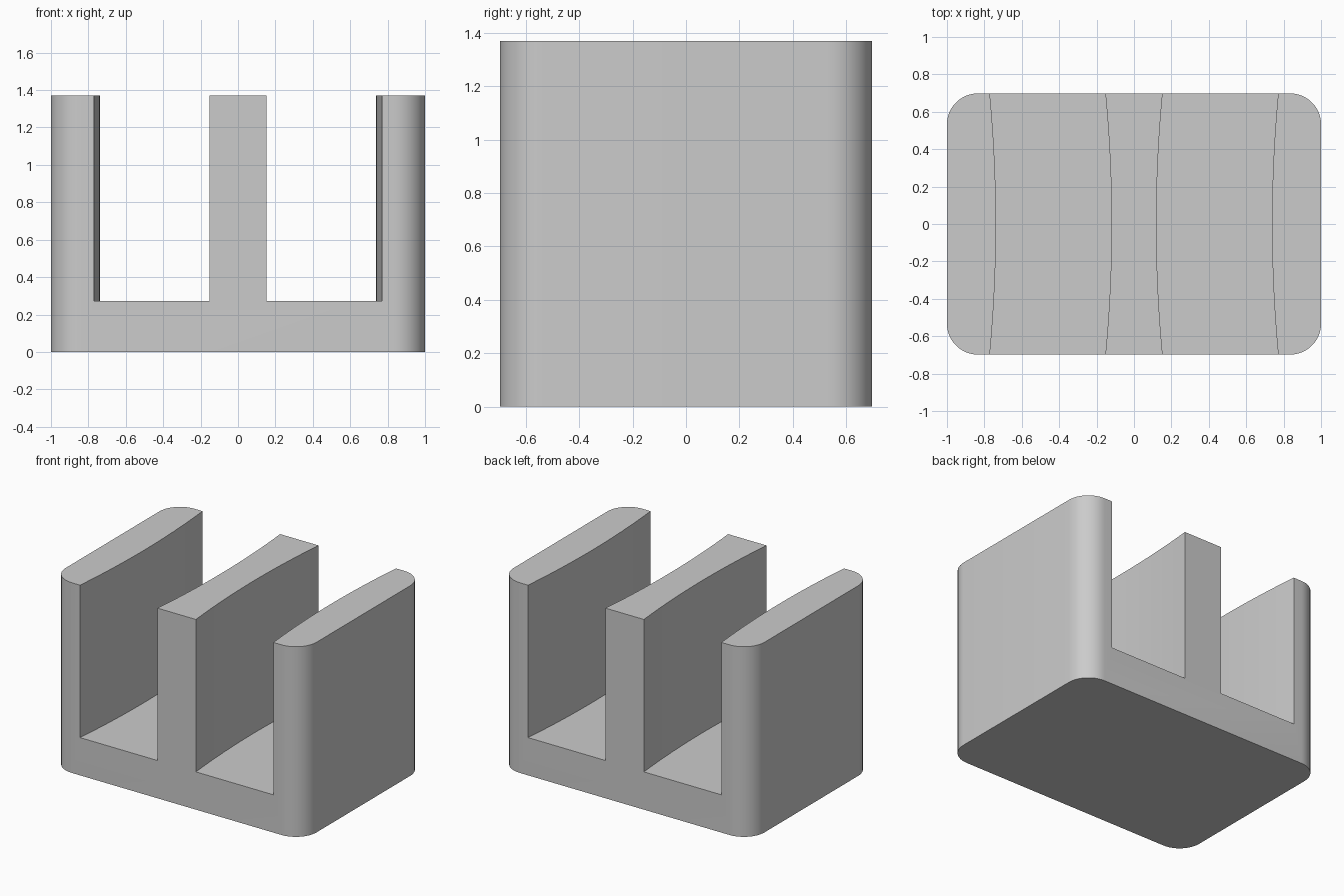
import bpy, bmesh, math

if "Cube" in bpy.data.objects:
    bpy.data.objects.remove(bpy.data.objects["Cube"])

HX, HY, H = 1.0, 0.698, 1.37     # half width, half depth, height
R = 0.165                        # corner radius
FLOOR = 0.272                    # slot floor height
BOW = 0.033                      # sideways bow of the slot walls
OUTER, INNER = 0.738, 0.120      # slot walls at mid depth

grey = bpy.data.materials.new("grey")
grey.diffuse_color = (0.6, 0.6, 0.6, 1)
grey.use_nodes = True
grey.node_tree.nodes["Principled BSDF"].inputs["Base Color"].default_value = grey.diffuse_color


def prism(name, outline, z0, z1):
    """Extrude a plan outline between two heights."""
    bm = bmesh.new()
    face = bm.faces.new([bm.verts.new((x, y, z0)) for x, y in outline])
    ext = bmesh.ops.extrude_face_region(bm, geom=[face])
    for v in ext["geom"]:
        if isinstance(v, bmesh.types.BMVert):
            v.co.z = z1
    bmesh.ops.recalc_face_normals(bm, faces=bm.faces)
    mesh = bpy.data.meshes.new(name)
    bm.to_mesh(mesh)
    bm.free()
    mesh.materials.append(grey)
    ob = bpy.data.objects.new(name, mesh)
    bpy.context.collection.objects.link(ob)
    return ob


# Rounded block
outline = []
for i, (sx, sy) in enumerate([(1, 1), (-1, 1), (-1, -1), (1, -1)]):
    for k in range(13):
        a = math.radians(90 * i + 7.5 * k)
        outline.append((sx * (HX - R) + R * math.cos(a),
                        sy * (HY - R) + R * math.sin(a)))
holder = prism("slotted_holder", outline, 0, H)

# Two bowed slots, mirrored about the middle fin
ys = [-0.8 + 1.6 * k / 24 for k in range(25)]
cutters = []
for side in (-1, 1):
    def wall(x, y):
        return (side * (x + BOW * (y / HY) ** 2), y)
    plan = [wall(OUTER, y) for y in ys] + [wall(INNER, y) for y in reversed(ys)]
    cutter = prism("slot_cutter", plan, FLOOR, H + 0.3)
    cutter.hide_render = True
    cutters.append(cutter)
    mod = holder.modifiers.new("slot", 'BOOLEAN')
    mod.operation = 'DIFFERENCE'
    mod.solver = 'EXACT'
    mod.object = cutter

# Apply the cuts, clear the helpers and smooth the rounded sides
bpy.context.view_layer.objects.active = holder
for ob in bpy.context.selected_objects:
    ob.select_set(False)
holder.select_set(True)
for mod in list(holder.modifiers):
    bpy.ops.object.modifier_apply(modifier=mod.name)
for cutter in cutters:
    bpy.data.objects.remove(cutter)
bpy.ops.object.shade_smooth_by_angle(angle=math.radians(30))
